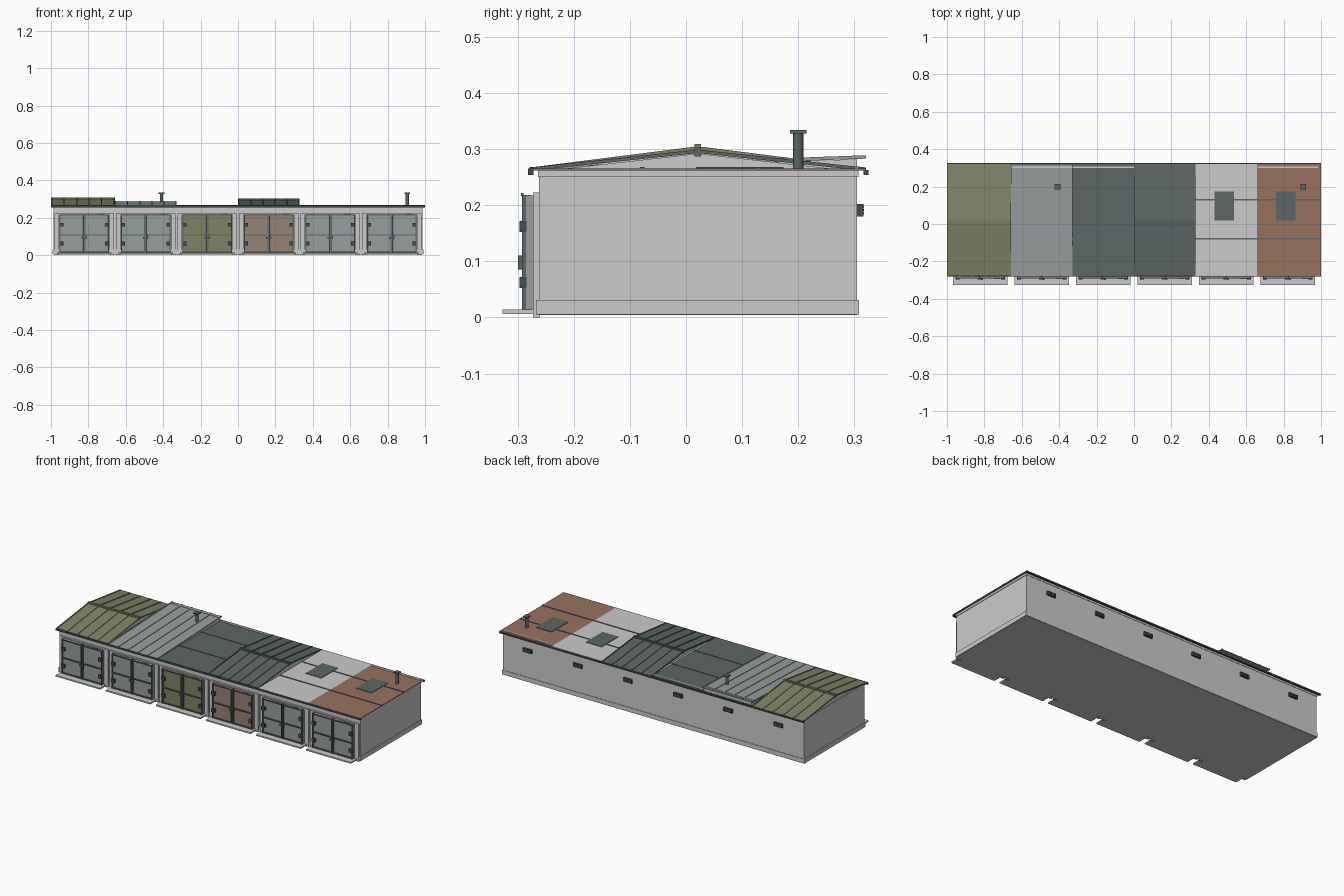
import bpy, bmesh, math

if "Cube" in bpy.data.objects:
    bpy.data.objects.remove(bpy.data.objects["Cube"])


def mat(name, r, g, b):
    m = bpy.data.materials.new(name)
    lin = [((c / 255 + 0.055) / 1.055) ** 2.4 for c in (r, g, b)]
    m.diffuse_color = (*lin, 1)
    m.use_nodes = True
    m.node_tree.nodes["Principled BSDF"].inputs["Base Color"].default_value = m.diffuse_color
    return m


WALL = mat("pale concrete", 203, 203, 203)
SLATE = mat("slate metal", 92, 103, 102)
DARK = mat("dark trim", 68, 76, 76)
STEEL = mat("grey steel", 150, 159, 157)
OLIVE = mat("olive paint", 127, 131, 102)
RUST = mat("rust roof", 152, 114, 95)
TAUPE = mat("faded brown paint", 150, 131, 119)


def finish(name, bm, m):
    bmesh.ops.recalc_face_normals(bm, faces=bm.faces)
    me = bpy.data.meshes.new(name)
    bm.to_mesh(me)
    bm.free()
    me.materials.append(m)
    ob = bpy.data.objects.new(name, me)
    bpy.context.collection.objects.link(ob)
    return ob


def add_box(bm, x0, x1, y0, y1, z0, z1):
    vs = bmesh.ops.create_cube(bm, size=1)["verts"]
    for v in vs:
        v.co = ((x0 + x1) / 2 + v.co.x * (x1 - x0),
                (y0 + y1) / 2 + v.co.y * (y1 - y0),
                (z0 + z1) / 2 + v.co.z * (z1 - z0))


def boxes(name, m, *dims):
    bm = bmesh.new()
    for d in dims:
        add_box(bm, *d)
    return finish(name, bm, m)


def add_profile(bm, pts, x0, x1):
    """Extrude a (y, z) outline along x."""
    a = [bm.verts.new((x0, y, z)) for y, z in pts]
    f = bm.faces.new(a)
    r = bmesh.ops.extrude_face_region(bm, geom=[f])
    for v in r["geom"]:
        if isinstance(v, bmesh.types.BMVert):
            v.co.x = x1


def profile(name, m, pts, x0, x1):
    bm = bmesh.new()
    add_profile(bm, pts, x0, x1)
    return finish(name, bm, m)


def sheet(line, lo, hi):
    """Thin closed outline lying between two offsets of a roof line."""
    return [(y, z + lo) for y, z in line] + [(y, z + hi) for y, z in reversed(line)]


PITCH = 0.329
EDGES = [-1, -2 * PITCH, -PITCH, 0, PITCH, 2 * PITCH, 1]
CENTRES = [(i - 2.5) * PITCH for i in range(6)]
F, B, RY = -0.279, 0.321, 0.021      # eave and ridge positions

# Main block, plinth and roof slab
boxes("garage_block", WALL, (-0.987, 0.987, -0.262, 0.305, 0.004, 0.25))
boxes("plinth", WALL, (-0.992, 0.992, -0.267, 0.308, 0.005, 0.031))
boxes("roof_slab", WALL, (-0.99, 0.99, -0.264, 0.307, 0.25, 0.262))

# Eave trims
boxes("front_eave_trim", DARK, (-1, 1, -0.282, -0.272, 0.254, 0.265))
boxes("back_eave_trim", DARK, (-1, 1, 0.316, 0.325, 0.254, 0.263))


def battened_roof(name, m, x0, x1, line, walls, ribs, ridge_z=None):
    profile(name + "_end_walls", WALL, walls, x0 + 0.013, x1 - 0.004)
    bm = bmesh.new()
    add_profile(bm, sheet(line, -0.003, 0.0), x0, x1)
    for i in range(ribs):
        x = x0 + 0.004 + (x1 - x0 - 0.008) * i / (ribs - 1)
        add_profile(bm, sheet(line, 0.0, 0.003), x - 0.003, x + 0.003)
    finish(name + "_sheet", bm, m)
    if ridge_z:
        boxes(name + "_ridge_cap", m, (x0, x1, RY - 0.006, RY + 0.006, ridge_z - 0.009, ridge_z + 0.007))


def gable(name, m, i, peak):
    battened_roof(name, m, EDGES[i], EDGES[i + 1], [(F, 0.264), (RY, peak), (B, 0.264)],
                  [(-0.262, 0.26), (RY, peak - 0.004), (0.305, 0.26)], 6, peak)


# Pitched, lean-to and flat roofs
gable("olive_gable", OLIVE, 0, 0.302)
gable("slate_gable", SLATE, 3, 0.296)
battened_roof("lean_to", STEEL, EDGES[1], EDGES[2], [(F, 0.265), (B, 0.286)],
              [(-0.262, 0.26), (-0.262, 0.263), (0.305, 0.282), (0.305, 0.26)], 6)
for i, n, m in ((2, "slate", SLATE), (4, "pale", WALL), (5, "rust", RUST)):
    x0, x1 = EDGES[i], EDGES[i + 1]
    boxes(n + "_flat_roof", m, (x0, x1, F, B, 0.262, 0.2655))
    boxes(n + "_roof_seams", SLATE, *[(x0, x1, y - 0.004, y + 0.004, 0.265, 0.268) for y in (-0.078, 0.13)])
    if i > 2:
        c = CENTRES[i] - 0.01
        boxes(n + "_roof_patch", SLATE, (c - 0.052, c + 0.052, 0.018, 0.174, 0.265, 0.2685))

# Pale flashing strips near the back edge
for x0, x1, z in ((-0.655, -0.332, 0.2855), (-0.329, 0, 0.265), (0.662, 0.985, 0.265)):
    boxes("flashing_strip", WALL, (x0, x1, 0.299, 0.308, z - 0.002, z + 0.003))

# Chimney pipes with square caps
for x, z0 in ((-0.409, 0.275), (0.905, 0.26)):
    bm = bmesh.new()
    r = bmesh.ops.create_cone(bm, cap_ends=True, segments=12, radius1=0.009, radius2=0.009, depth=0.329 - z0)
    for v in r["verts"]:
        v.co.x += x
        v.co.y += 0.2
        v.co.z += (0.329 + z0) / 2
    add_box(bm, x - 0.015, x + 0.015, 0.185, 0.215, 0.328, 0.334)
    finish("chimney", bm, SLATE)

# Doors, jambs, aprons and rear vents, one set per garage
DOOR = [STEEL, STEEL, OLIVE, TAUPE, STEEL, STEEL]
for c, m in zip(CENTRES, DOOR):
    boxes("door_surround", WALL,
          *[(c + s * 0.147 - 0.012, c + s * 0.147 + 0.012, -0.273, -0.26, 0, 0.223) for s in (-1, 1)],
          (c - 0.147, c + 0.147, -0.273, -0.26, 0.214, 0.223))
    boxes("apron", WALL, (c - 0.146, c + 0.146, -0.327, -0.26, 0.006, 0.014))
    frame, hinges = [], []
    for s in (-1, 1):
        a, b = sorted((c + s * 0.002, c + s * 0.132))
        boxes("door_leaf", m, (a, b, -0.285, -0.262, 0.015, 0.217))
        # Leaf framing: stiles, rails and a middle rail
        frame += [(a, a + 0.006, -0.292, -0.275, 0.014, 0.218), (b - 0.006, b, -0.292, -0.275, 0.014, 0.218)]
        frame += [(a, b, -0.291, -0.276, z - 0.003, z + 0.003) for z in (0.018, 0.107, 0.214)]
        h = c + s * 0.122
        hinges += [(h - 0.011, h + 0.011, -0.297, -0.284, z - 0.01, z + 0.01) for z in (0.062, 0.162)]
    boxes("door_frame", SLATE, *frame)
    boxes("hinges", DARK, *hinges)
    boxes("lock_and_handle", SLATE, (c - 0.014, c + 0.014, -0.298, -0.288, 0.09, 0.098),
          (c + 0.008, c + 0.013, -0.299, -0.288, 0.085, 0.11))
    boxes("door_hook", SLATE, (c + 0.075, c + 0.105, -0.294, -0.29, 0.216, 0.222))
    boxes("rear_vent", DARK, (c - 0.028, c + 0.028, 0.3, 0.316, 0.18, 0.202))
    boxes("rear_vent_slats", SLATE, *[(c - 0.022, c + 0.022, 0.314, 0.3175, z, z + 0.003) for z in (0.184, 0.19, 0.196)])
